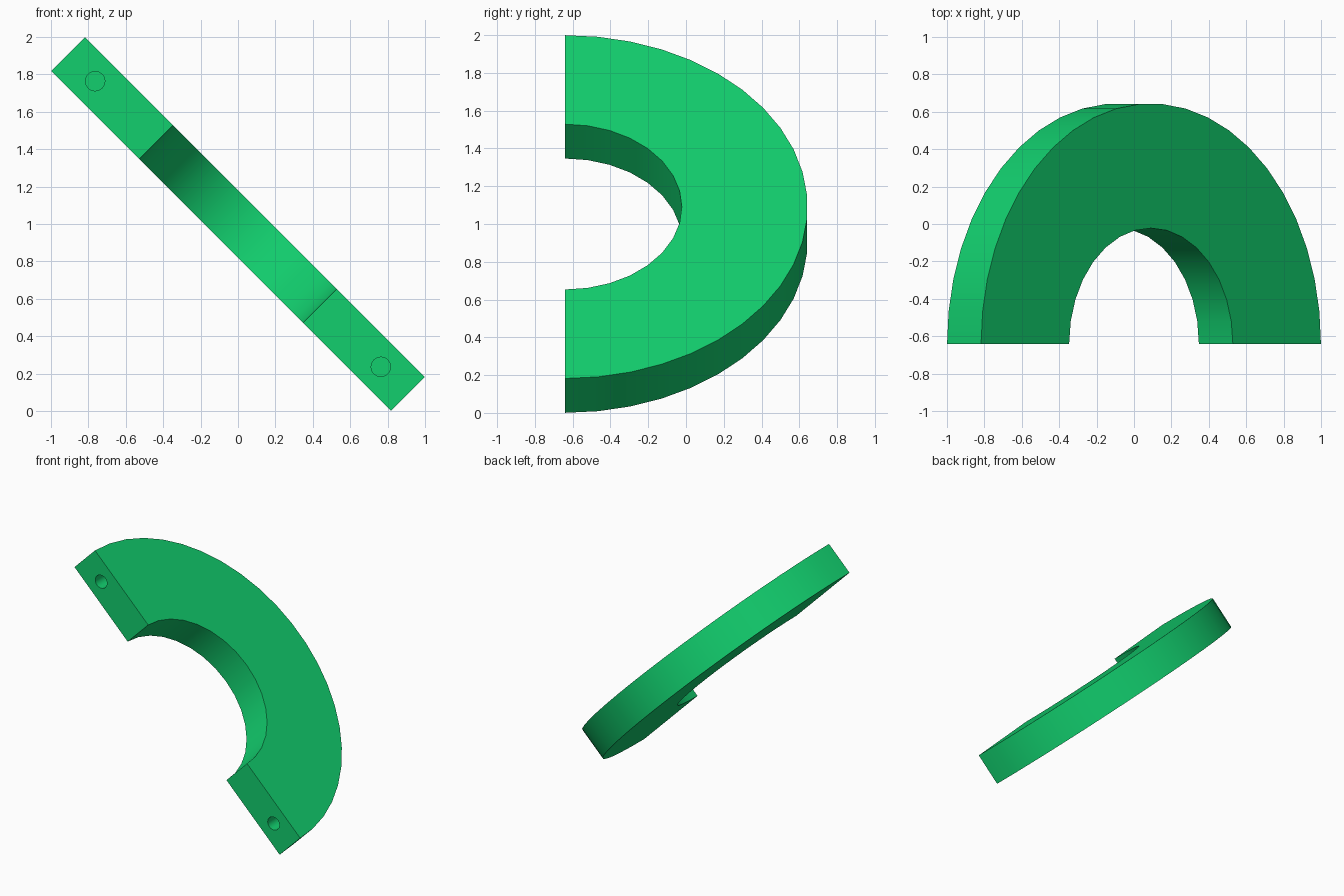
import bpy
import bmesh
import math
from mathutils import Matrix

cube = bpy.data.objects.get("Cube")
if cube:
    bpy.data.objects.remove(cube, do_unlink=True)

OUTER_R, INNER_R = 1.285, 0.619
OUTER_SEGS, INNER_SEGS = 23, 16
THICKNESS = 0.257
HOLE_R, HOLE_OFFSET, HOLE_DEPTH = 0.052, 1.08, 0.25
CUT_Y = -0.641          # flat ends of the half ring

green = bpy.data.materials.new("bright green")
green.use_nodes = True
colour = (0.006, 0.62, 0.155, 1.0)
green.diffuse_color = colour
green.node_tree.nodes["Principled BSDF"].inputs["Base Color"].default_value = colour


def arc(radius, segments):
    """Half circle from +x over +y to -x."""
    angles = [math.pi * i / segments for i in range(segments + 1)]
    return [(radius * math.cos(a), radius * math.sin(a)) for a in angles]


def make_object(name, bm):
    mesh = bpy.data.meshes.new(name)
    bmesh.ops.recalc_face_normals(bm, faces=bm.faces)
    bm.to_mesh(mesh)
    bm.free()
    mesh.materials.append(green)
    obj = bpy.data.objects.new(name, mesh)
    bpy.context.collection.objects.link(obj)
    return obj


# Half ring: arch profile extruded to its thickness
bm = bmesh.new()
outline = arc(OUTER_R, OUTER_SEGS) + arc(INNER_R, INNER_SEGS)[::-1]
face = bm.faces.new([bm.verts.new((x, y, -THICKNESS / 2)) for x, y in outline])
top = bmesh.ops.extrude_face_region(bm, geom=[face])["geom"]
bmesh.ops.translate(bm, vec=(0, 0, THICKNESS),
                    verts=[v for v in top if isinstance(v, bmesh.types.BMVert)])
ring = make_object("half_ring", bm)

# Blind pin holes in both flat ends
bm = bmesh.new()
for side in (-1, 1):
    place = Matrix.Translation((side * HOLE_OFFSET, 0, 0)) @ Matrix.Rotation(math.pi / 2, 4, "X")
    bmesh.ops.create_cone(bm, cap_ends=True, segments=24, radius1=HOLE_R, radius2=HOLE_R,
                          depth=2 * HOLE_DEPTH, matrix=place)
cutter = make_object("pin_hole_cutter", bm)
cutter.hide_render = True

bpy.ops.object.select_all(action="DESELECT")
ring.select_set(True)
bpy.context.view_layer.objects.active = ring
cut = ring.modifiers.new("pin_holes", "BOOLEAN")
cut.operation = "DIFFERENCE"
cut.solver = "EXACT"
cut.object = cutter
bpy.ops.object.modifier_apply(modifier=cut.name)
bpy.data.objects.remove(cutter, do_unlink=True)

# Tilt the ring and set it on the ground
ring.data.transform(Matrix.Translation((0, CUT_Y, 1.0)) @ Matrix.Rotation(math.radians(45), 4, "Y"))
bpy.ops.object.shade_smooth_by_angle(angle=math.radians(30))
